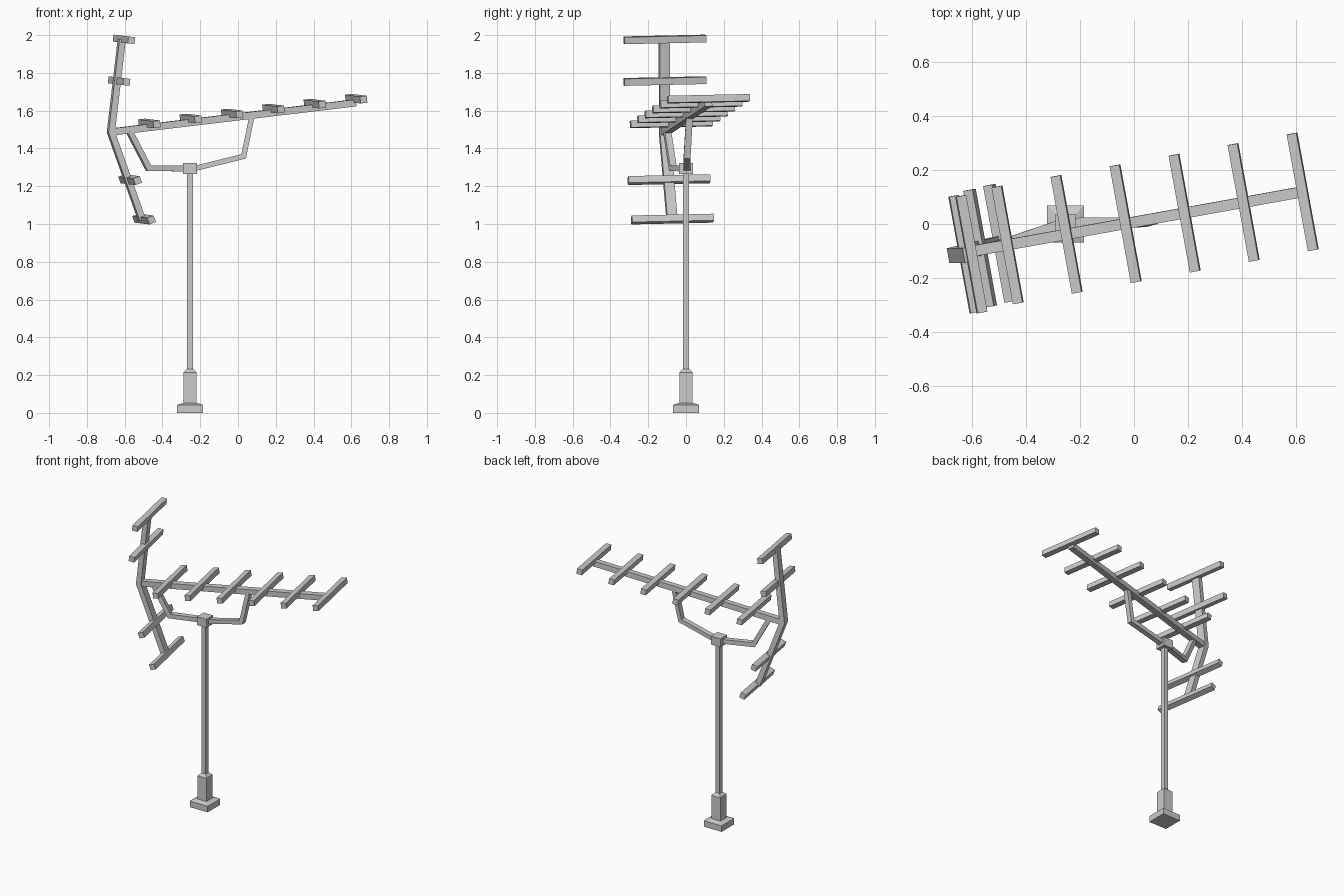
import bpy, math
from mathutils import Vector, Matrix

if "Cube" in bpy.data.objects:
    bpy.data.objects.remove(bpy.data.objects["Cube"])


def make_mesh(name, rings):
    """Skin four-cornered rings into a closed solid."""
    verts = [v for ring in rings for v in ring]
    faces = [(3, 2, 1, 0)]
    for i in range(len(rings) - 1):
        for k in range(4):
            a, b = i * 4 + k, i * 4 + (k + 1) % 4
            faces.append((a, b, b + 4, a + 4))
    n = len(verts)
    faces.append((n - 4, n - 3, n - 2, n - 1))
    me = bpy.data.meshes.new(name)
    me.from_pydata([tuple(v) for v in verts], [], faces)
    ob = bpy.data.objects.new(name, me)
    bpy.context.collection.objects.link(ob)
    return ob


def sweep(name, points, thick, width, side):
    """Mitred rectangular bar along a path; thick and width are half sizes."""
    pts = [Vector(p) for p in points]
    side = Vector(side).normalized()
    dirs = [(b - a).normalized() for a, b in zip(pts, pts[1:])]
    rings = []
    for i, p in enumerate(pts):
        d0, d1 = dirs[max(i - 1, 0)], dirs[min(i, len(dirs) - 1)]
        n = side.cross((d0 + d1).normalized()).normalized()
        n *= thick / n.dot(side.cross(d0).normalized())
        w = side * width
        rings.append([p - n - w, p - n + w, p + n + w, p + n - w])
    ob = make_mesh(name, rings)
    # make the winding consistent
    import bmesh
    bm = bmesh.new()
    bm.from_mesh(ob.data)
    bmesh.ops.recalc_face_normals(bm, faces=bm.faces)
    bm.to_mesh(ob.data)
    bm.free()
    return ob


# mast: square profile of (half width, height)
PX = -0.254
profile = [(0.069, 0), (0.069, 0.042), (0.035, 0.053), (0.035, 0.215),
           (0.016, 0.232), (0.016, 1.27)]


def square_loft(name, prof):
    return make_mesh(name, [[(PX + sx * h, sy * h, z) for sx, sy in
                             ((-1, -1), (1, -1), (1, 1), (-1, 1))] for h, z in prof])


square_loft("mast", profile)
square_loft("mast_clamp", [(0.037, 1.264), (0.037, 1.322)])

# cranked brackets from clamp to boom
sweep("bracket_left", [(PX, 0.005, 1.293), (-0.474, -0.07, 1.296), (-0.575, -0.1, 1.49)],
      0.015, 0.018, (-0.3, 1, 0))
sweep("bracket_right", [(PX, 0.005, 1.288), (0.03, 0.006, 1.358), (0.073, 0.018, 1.568)],
      0.014, 0.018, (0, 1, 0))

# antenna frame: yawed, pitched up and slightly rolled
yaw, pitch = math.radians(10.2), math.radians(6.7)
u = Vector((math.cos(pitch) * math.cos(yaw), math.cos(pitch) * math.sin(yaw), math.sin(pitch)))
n = u.cross(Vector((-math.sin(yaw), math.cos(yaw), 0.022))).normalized()
v = n.cross(u)
hinge = Vector((-0.673, -0.114, 1.487))


def arm_axes(angle):
    """Direction along an arm and its normal, in the antenna side plane."""
    c, s = math.cos(angle), math.sin(angle)
    return u * c + n * s, n * c - u * s


def rod(name, centre, along):
    return sweep(name, [centre - along * 0.0185, centre + along * 0.0185], 0.0185, 0.22, v)


# boom with six directors
sweep("boom", [hinge, hinge + u * 1.325], 0.0185, 0.02, v)
for i in range(6):
    rod(f"director_{i + 1}", hinge + u * (0.211 + 0.224 * i) + n * 0.021, u)

# V-shaped reflector spine with two rods on each arm
V = math.radians(76.7)
up, up_n = arm_axes(V)
down, down_n = arm_axes(-V)
sweep("reflector_spine", [hinge + up * 0.495, hinge, hinge + down * 0.495], 0.017, 0.0275, v)
for name, d, inward in (("upper", up, -up_n), ("lower", down, down_n)):
    for i, s in enumerate((0.273, 0.495)):
        rod(f"reflector_{name}_rod_{i + 1}", hinge + d * s + inward * 0.012, d)
